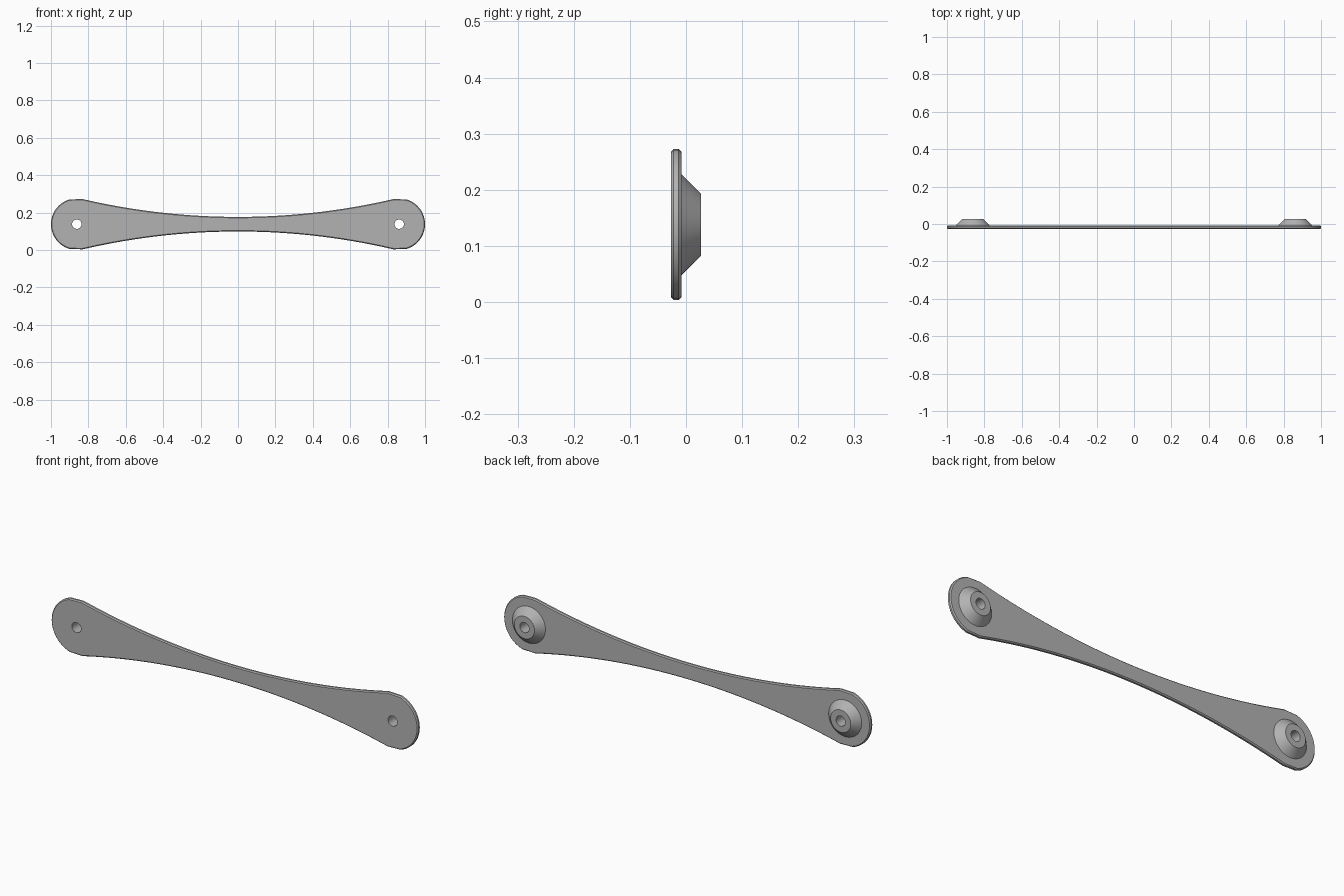
import bpy, bmesh, math
from mathutils import Vector

cube = bpy.data.objects.get("Cube")
if cube:
    bpy.data.objects.remove(cube, do_unlink=True)

END_X, END_R, WAIST, MID_Z = 0.862, 0.138, 0.039, 0.138
FRONT, BACK, BEVEL = -0.027, -0.008, 0.005
BOSS_Y, HOLE_R, SEGS = 0.027, 0.025, 64
# radius of the waist arc that runs tangent into the end circles
ARC_R = (END_X**2 + WAIST**2 - END_R**2) / (2 * (END_R - WAIST))
TILT = math.atan2(END_X, WAIST + ARC_R)

grey = bpy.data.materials.new("satin grey")
grey.use_nodes = True
colour = (0.45, 0.45, 0.45, 1)
grey.diffuse_color = colour
grey.node_tree.nodes["Principled BSDF"].inputs["Base Color"].default_value = colour


def finish(bm, name):
    bmesh.ops.recalc_face_normals(bm, faces=bm.faces)
    mesh = bpy.data.meshes.new(name)
    bm.to_mesh(mesh)
    bm.free()
    obj = bpy.data.objects.new(name, mesh)
    bpy.context.collection.objects.link(obj)
    mesh.materials.append(grey)
    bpy.ops.object.select_all(action="DESELECT")
    obj.select_set(True)
    bpy.context.view_layer.objects.active = obj
    bpy.ops.object.shade_smooth_by_angle(angle=math.radians(25))
    return obj


def ring(bm, points, y):
    """Closed loop of (x, z) points at depth y, returned with its edges."""
    verts = [bm.verts.new((x, y, z)) for x, z in points]
    edges = [bm.edges.new((v, verts[i - 1])) for i, v in enumerate(verts)]
    return verts, edges


def skin(bm, a, b):
    for i in range(len(a)):
        bm.faces.new((a[i - 1], a[i], b[i], b[i - 1]))


def circle(cx, r):
    angles = [2 * math.pi * i / SEGS for i in range(SEGS)]
    return [(cx + r * math.cos(t), MID_Z + r * math.sin(t)) for t in angles]


def outline(inset):
    """Two round ends joined by tangent concave arcs."""
    r, big, cz = END_R - inset, ARC_R + inset, WAIST + ARC_R
    half, arc = [], 48
    start = -math.pi / 2 - TILT
    for i in range(arc + 1):
        t = -math.pi / 2 + TILT * (1 - 2 * i / arc)
        half.append((big * math.cos(t), cz + big * math.sin(t)))
    sweep = math.pi / 2 + TILT
    for i in range(1, arc):
        t = sweep + (2 * math.pi - 2 * sweep) * i / arc
        half.append((-END_X + r * math.cos(t), r * math.sin(t)))
    return [(s * x, MID_Z + s * z) for s in (1, -1) for x, z in half]


# Link plate with bevelled rim and two bolt holes
bm = bmesh.new()
levels = [(FRONT, BEVEL), (FRONT + BEVEL, 0), (BACK - BEVEL, 0), (BACK, BEVEL)]
rims = [ring(bm, outline(inset), y) for y, inset in levels]
for a, b in zip(rims, rims[1:]):
    skin(bm, a[0], b[0])
front_edges, back_edges = list(rims[0][1]), list(rims[-1][1])
for side in (-1, 1):
    front = ring(bm, circle(side * END_X, HOLE_R), FRONT)
    back = ring(bm, circle(side * END_X, HOLE_R), BACK)
    skin(bm, front[0], back[0])
    front_edges += front[1]
    back_edges += back[1]
for edges, normal in ((front_edges, (0, -1, 0)), (back_edges, (0, 1, 0))):
    bmesh.ops.triangle_fill(bm, edges=edges, use_beauty=True, normal=Vector(normal))
finish(bm, "link_plate")

# Conical bosses on the back, bored through
for side, name in ((1, "left_boss"), (-1, "right_boss")):
    bm = bmesh.new()
    profile = [(0.09, BACK), (0.055, BOSS_Y), (HOLE_R, BOSS_Y), (HOLE_R, BACK)]
    loops = [ring(bm, circle(side * END_X, r), y)[0] for r, y in profile]
    for i, loop in enumerate(loops):
        skin(bm, loops[i - 1], loop)
    finish(bm, name)
